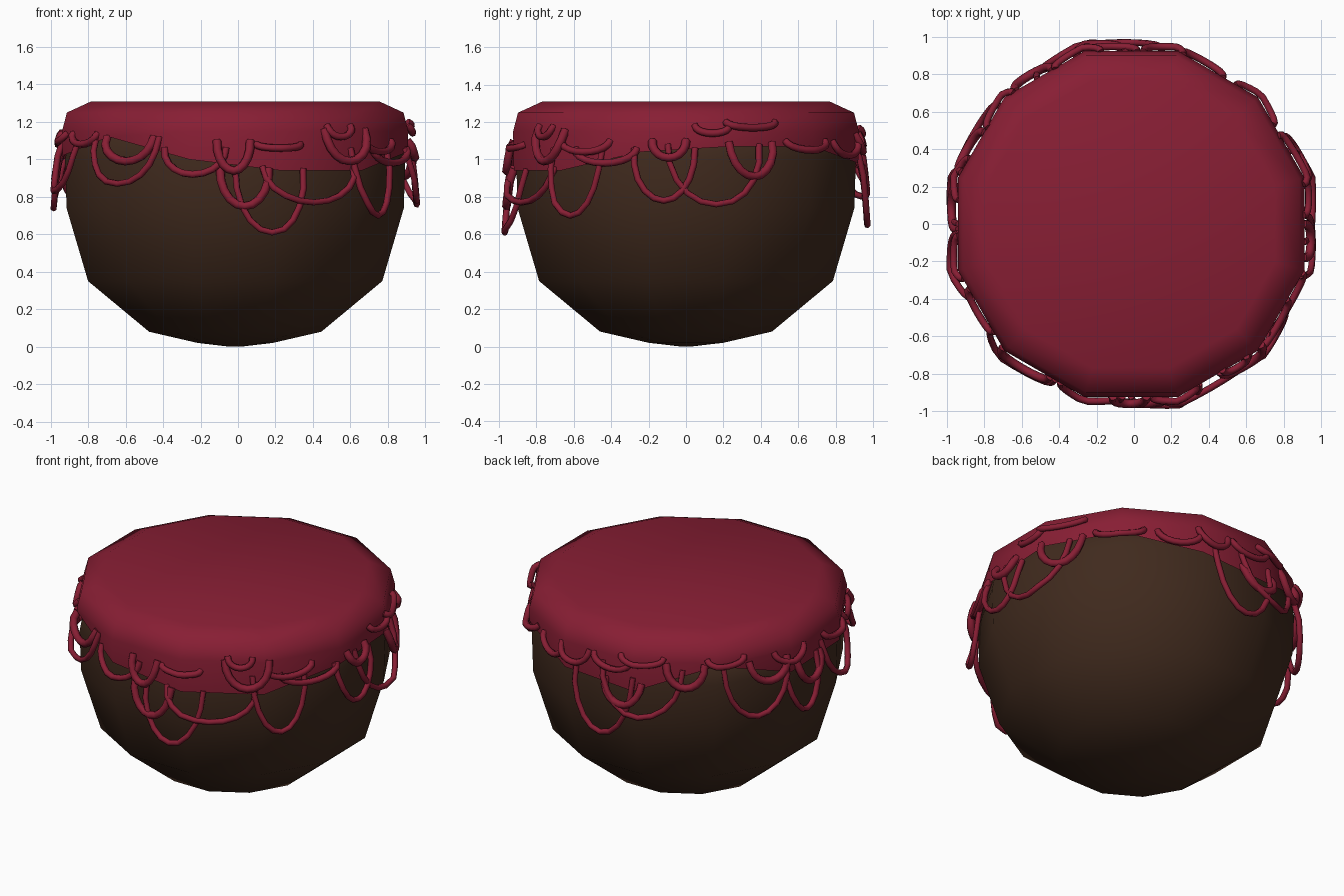
import bpy, bmesh, math

if bpy.data.objects.get("Cube"):
    bpy.data.objects.remove(bpy.data.objects["Cube"])

SIDES = 12
STEP = 360 / SIDES
CX = -0.015


def material(name, rgb):
    m = bpy.data.materials.new(name)
    m.use_nodes = True
    m.diffuse_color = (*rgb, 1)
    b = m.node_tree.nodes["Principled BSDF"]
    b.inputs["Base Color"].default_value = (*rgb, 1)
    b.inputs["Roughness"].default_value = 0.8
    return m


cloth = material("dark red cloth", (0.245, 0.013, 0.034))
clay = material("dark brown clay", (0.051, 0.023, 0.0125))


def lathe(name, rings, mat, closed_bottom=False):
    """Skin rings of (radius, heights), one height per side, and cap the top."""
    bm = bmesh.new()
    rows = []
    for r, heights in rings:
        row = []
        for i, z in enumerate(heights):
            a = math.radians(STEP * (i + 0.5))
            row.append(bm.verts.new((CX + r * math.cos(a), r * math.sin(a), z)))
        rows.append(row)
    for lo, hi in zip(rows, rows[1:]):
        for i in range(SIDES):
            j = (i + 1) % SIDES
            bm.faces.new((lo[i], lo[j], hi[j], hi[i]))
    bm.faces.new(rows[-1])
    if closed_bottom:
        bm.faces.new(rows[0][::-1])
    bmesh.ops.recalc_face_normals(bm, faces=bm.faces)
    for f in bm.faces:
        f.smooth = True
    me = bpy.data.meshes.new(name)
    bm.to_mesh(me)
    bm.free()
    me.materials.append(mat)
    ob = bpy.data.objects.new(name, me)
    bpy.context.collection.objects.link(ob)


def level(r, z):
    return r, [z] * SIDES


# Bowl
bowl_profile = [(0.03, 0), (0.207, 0.02), (0.476, 0.08), (0.813, 0.35),
                (0.932, 0.74), (0.94, 1.0), (0.9, 1.2)]
lathe("bowl", [level(r, z) for r, z in bowl_profile], clay, closed_bottom=True)

# Cloth cover with an uneven hem, one height per side
hem = [1.07, 1.07, 0.98, 0.95, 1.13, 1.0, 1.02, 1.12, 1.0, 0.94, 0.94, 1.04]
lathe("cloth_cover", [(0.953, hem), level(0.957, 1.15), level(0.93, 1.25), level(0.795, 1.31)], cloth)


# Hanging thread that follows the flat sides of the cover
def thread(name, start, end, top, bottom, thick, bulge):
    cu = bpy.data.curves.new(name, "CURVE")
    cu.dimensions = "3D"
    cu.bevel_depth = thick
    cu.bevel_resolution = 1
    cu.use_fill_caps = True
    n = 10
    sp = cu.splines.new("POLY")
    sp.points.add(n)
    for i, p in enumerate(sp.points):
        t = math.pi * i / n
        deg = (start + end) / 2 - (end - start) / 2 * math.cos(t)
        off = (deg + STEP / 2) % STEP - STEP / 2
        flat = math.cos(math.radians(STEP / 2)) / math.cos(math.radians(off))
        r = 0.952 * flat + bulge * math.sin(t) ** 0.5
        a = math.radians(deg)
        p.co = (CX + r * math.cos(a), r * math.sin(a), top - (top - bottom) * math.sin(t), 1)
    cu.materials.append(cloth)
    ob = bpy.data.objects.new(name, cu)
    bpy.context.collection.objects.link(ob)


# start angle, end angle, top height, lowest height
long_loops = [
    (217, 244, 1.12, 0.87), (270, 293, 0.95, 0.61), (279, 312, 0.96, 0.77),
    (311, 331, 1.06, 0.70), (343, 363, 1.06, 0.78), (354, 385, 1.08, 0.76),
    (80, 105, 1.04, 0.65), (92, 123, 1.1, 0.8), (138, 163, 1.1, 0.78),
    (162, 180, 1.05, 0.74), (183, 205, 1.1, 0.83),
]
thick_loops = [
    (224, 242, 1.12, 0.99), (265, 281, 0.95, 0.75), (264, 275, 1.1, 0.94),
    (374, 390, 1.09, 0.91), (349, 360, 1.1, 1.01), (301, 317, 1.16, 0.99),
    (117, 131, 1.14, 1.0), (148, 163, 1.12, 0.99), (93, 108, 1.0, 0.86),
    (168, 182, 1.05, 0.9),
]
short_strands = [
    (246, 267, 1.06, 0.92), (277, 292, 1.08, 1.06), (302, 311, 1.18, 1.12),
    (316, 334, 1.1, 1.04), (321, 344, 1.06, 0.98), (363, 374, 1.18, 1.14),
    (373, 391, 1.2, 1.17), (395, 413, 1.1, 1.05), (58, 74, 1.1, 1.02),
    (73, 86, 1.14, 1.04), (88, 104, 1.14, 1.07), (100, 116, 1.17, 1.13),
    (132, 146, 1.17, 1.13), (158, 172, 1.15, 1.08), (184, 198, 1.14, 1.09),
    (202, 218, 1.14, 1.08),
]
for label, rows, thick, bulge in (("long_loop", long_loops, 0.018, 0.05),
                                  ("thick_loop", thick_loops, 0.024, 0.04),
                                  ("short_strand", short_strands, 0.02, 0.028)):
    for k, row in enumerate(rows):
        thread(f"{label}_{k + 1}", *row, thick, bulge)
